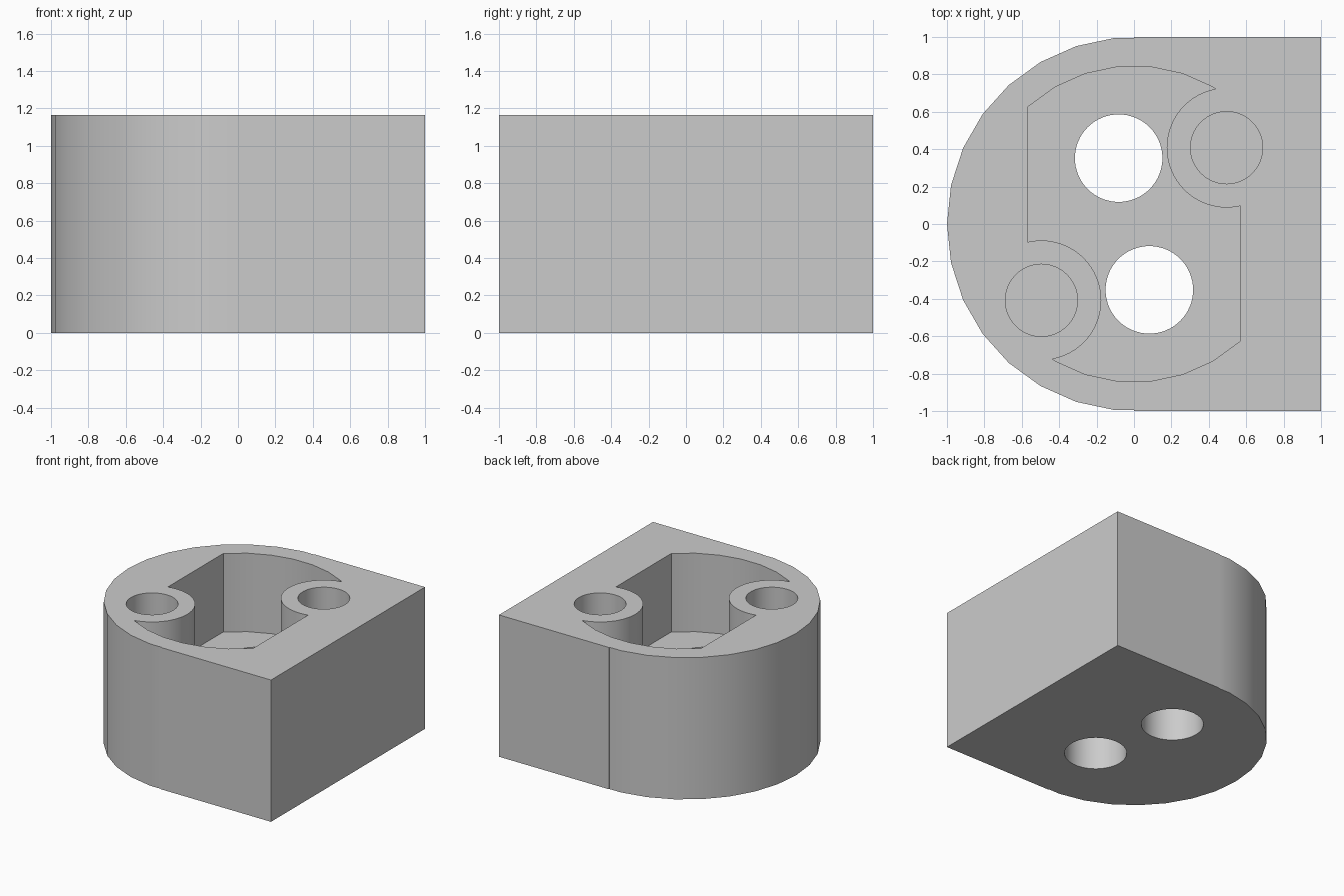
import bpy
import bmesh
from math import cos, sin, radians, tau

if "Cube" in bpy.data.objects:
    bpy.data.objects.remove(bpy.data.objects["Cube"])

HEIGHT = 1.165
FLOOR = 0.52
HOLE_FLOOR = 0.5
FACETS = 30
POCKET_R, POCKET_X = 0.845, 0.57
BOSS = (0.495, 0.408)
BORE = (-0.082, 0.352)

grey = bpy.data.materials.new("light_grey")
grey.use_nodes = True
grey.diffuse_color = (0.6, 0.6, 0.6, 1)
grey.node_tree.nodes["Principled BSDF"].inputs["Base Color"].default_value = (0.6, 0.6, 0.6, 1)


def prism(name, points, low, high):
    """Extrude a flat outline from low to high."""
    bm = bmesh.new()
    face = bm.faces.new([bm.verts.new((x, y, low)) for x, y in points])
    top = bmesh.ops.extrude_face_region(bm, geom=[face])["geom"]
    bmesh.ops.translate(bm, vec=(0, 0, high - low),
                        verts=[v for v in top if isinstance(v, bmesh.types.BMVert)])
    bmesh.ops.recalc_face_normals(bm, faces=bm.faces)
    mesh = bpy.data.meshes.new(name)
    bm.to_mesh(mesh)
    bm.free()
    mesh.materials.append(grey)
    obj = bpy.data.objects.new(name, mesh)
    bpy.context.collection.objects.link(obj)
    return obj


def circle(centre, radius, count=64):
    return [(centre[0] + radius * cos(tau * i / count),
             centre[1] + radius * sin(tau * i / count)) for i in range(count)]


def select(obj):
    bpy.ops.object.select_all(action="DESELECT")
    obj.select_set(True)
    bpy.context.view_layer.objects.active = obj


def combine(target, cutter, operation="DIFFERENCE"):
    """Apply a boolean and discard the helper."""
    cutter.hide_render = True
    mod = target.modifiers.new("cut", "BOOLEAN")
    mod.operation, mod.solver, mod.object = operation, "EXACT", cutter
    select(target)
    bpy.ops.object.modifier_apply(modifier=mod.name)
    bpy.data.objects.remove(cutter)


# Body: half round on the right side, square on the left side
arc = [(cos(radians(a)), sin(radians(a))) for a in range(96, 265, 12)]
edge = arc[0][1]
outline = [(1, -1), (1, 1), (0, 1), (0, edge)] + arc + [(0, -edge), (0, -1)]
body = prism("housing_block", outline, 0, HEIGHT)

# Pocket: faceted disc with flat sides, leaving two round bosses
pocket = prism("pocket_cutter", circle((0, 0), POCKET_R, FACETS), FLOOR, HEIGHT + 0.2)
slab = prism("side_cutter", [(-POCKET_X, -1), (POCKET_X, -1), (POCKET_X, 1), (-POCKET_X, 1)], 0, 2)
combine(pocket, slab, "INTERSECT")
for side in (1, -1):
    centre = (side * BOSS[0], side * BOSS[1])
    combine(pocket, prism("boss_cutter", circle(centre, 0.32), 0, 2))
combine(body, pocket)

# Blind holes in the bosses and bores through the pocket floor
for side in (1, -1):
    blind = circle((side * BOSS[0], side * BOSS[1]), 0.193)
    combine(body, prism("blind_hole_cutter", blind, HOLE_FLOOR, HEIGHT + 0.2))
    bore = circle((side * BORE[0], side * BORE[1]), 0.234)
    combine(body, prism("bore_cutter", bore, -0.2, HEIGHT + 0.2))

select(body)
bpy.ops.object.shade_smooth_by_angle(angle=radians(30))
